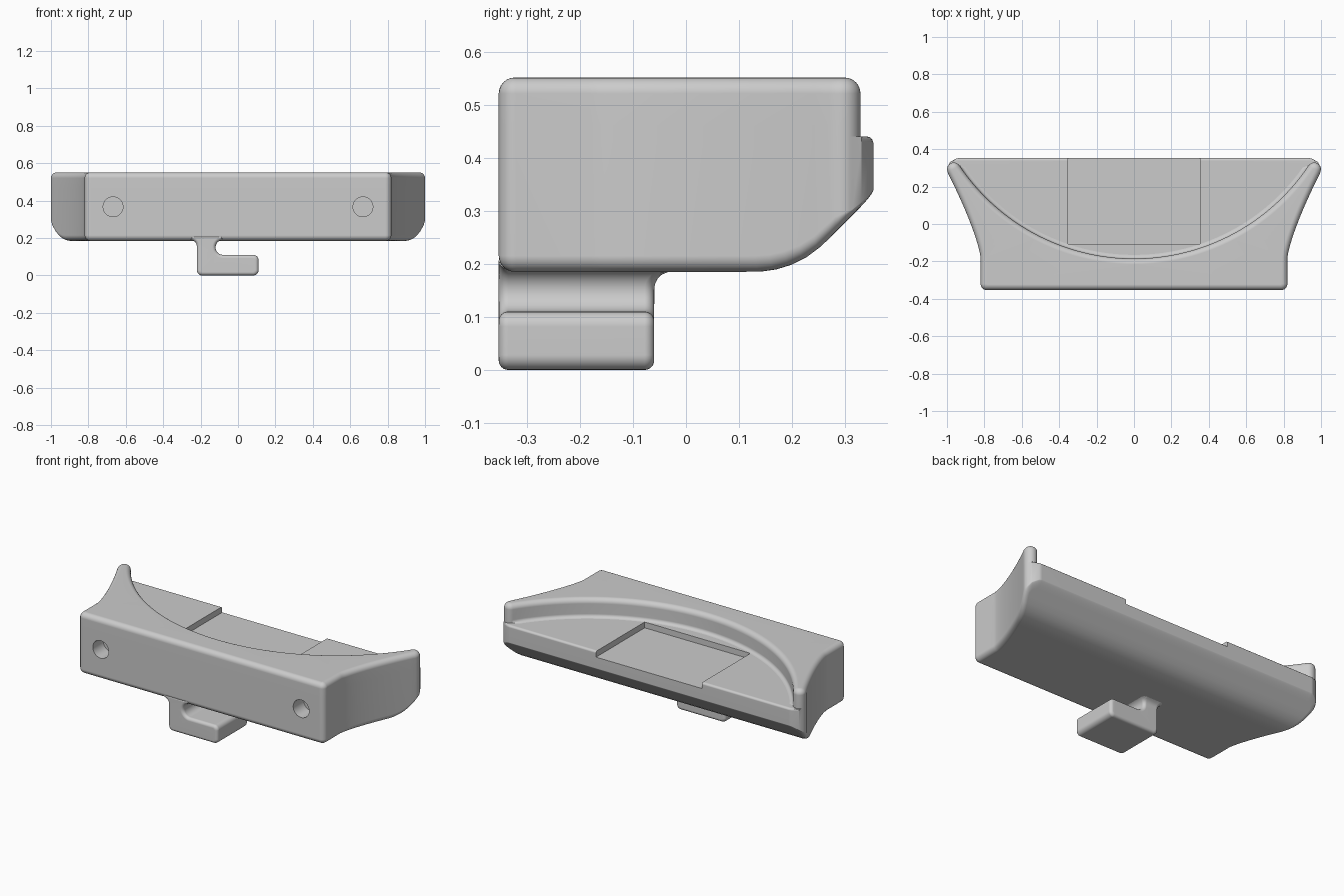
import bpy, bmesh
from math import sin, cos, sqrt, radians, pi
from mathutils import Vector

cube = bpy.data.objects.get("Cube")
if cube:
    bpy.data.objects.remove(cube, do_unlink=True)

grey = bpy.data.materials.new("light_grey")
grey.use_nodes = True
grey.diffuse_color = (0.6, 0.6, 0.6, 1)
grey.node_tree.nodes["Principled BSDF"].inputs["Base Color"].default_value = (0.6, 0.6, 0.6, 1)

FRONT, BACK = -0.353, 0.353
BOTTOM, LEDGE, TOP = 0.185, 0.44, 0.551
ROUND = 0.03
STEPS = 6


def arc(cx, cy, r, start, end, n=STEPS):
    angles = [radians(start + (end - start) * i / n) for i in range(n + 1)]
    return [(cx + r * cos(a), cy + r * sin(a)) for a in angles]


def mirrored(half):
    return half + [(-x, y) for x, y in reversed(half)]


def inset(points, d):
    """Move a counter-clockwise outline inwards by d."""
    result = []
    for i, p in enumerate(points):
        p = Vector(p)
        e1 = (p - Vector(points[i - 1])).normalized()
        e2 = (Vector(points[(i + 1) % len(points)]) - p).normalized()
        n1, n2 = Vector((-e1.y, e1.x)), Vector((-e2.y, e2.x))
        result.append(tuple(p + (n1 + n2) * d / max(0.5, 1 + n1.dot(n2))))
    return result


def loft(name, rings, rows=False):
    """Skin closed rings and cap the ends, with rows of quads or triangles."""
    bm = bmesh.new()
    loops = [[bm.verts.new(co) for co in ring] for ring in rings]
    n = len(loops[0])
    for a, b in zip(loops, loops[1:]):
        for i in range(n):
            j = (i + 1) % n
            bm.faces.new((a[i], a[j], b[j], b[i]))
    for cap in (loops[0], loops[-1]):
        if rows:
            for i in range(n // 2 - 1):
                bm.faces.new((cap[i], cap[i + 1], cap[n - 2 - i], cap[n - 1 - i]))
        else:
            face = bm.faces.new(cap)
            face.normal_update()
            bmesh.ops.triangulate(bm, faces=[face])
    bmesh.ops.recalc_face_normals(bm, faces=bm.faces)
    mesh = bpy.data.meshes.new(name)
    bm.to_mesh(mesh)
    bm.free()
    mesh.materials.append(grey)
    obj = bpy.data.objects.new(name, mesh)
    bpy.context.collection.objects.link(obj)
    return obj


def activate(obj):
    bpy.ops.object.select_all(action='DESELECT')
    obj.select_set(True)
    bpy.context.view_layer.objects.active = obj


def cut(obj, cutter):
    cutter.hide_render = True
    mod = obj.modifiers.new("cut", 'BOOLEAN')
    mod.operation = 'DIFFERENCE'
    mod.solver = 'EXACT'
    mod.object = cutter
    activate(obj)
    bpy.ops.object.modifier_apply(modifier=mod.name)
    bpy.data.objects.remove(cutter, do_unlink=True)


def finish(obj):
    activate(obj)
    bpy.ops.object.shade_smooth_by_angle(angle=radians(32))
    mod = obj.modifiers.new("weighted_normals", 'WEIGHTED_NORMAL')
    mod.keep_sharp = True


# Shared plan outline: rounded front corner and flaring side
CORNER = ROUND + 0.002
side = arc(0.82 - CORNER, FRONT + CORNER, CORNER, -90, 0)
for i in range(17):
    t = i / 16
    side.append((0.82 + 0.174 * t ** 1.3, -0.18 + 0.45 * t))

# Round horn tip, tangent to the flaring side and to the inner wall
HORN = (0.9635, 0.293, 0.036)


# Lower body: flat bottom sweeping up towards the back
def underside(y):
    radius, begin = 0.186, 0.13
    run = y - begin
    if run <= 0:
        return BOTTOM
    if run < radius * sin(pi / 4):
        return BOTTOM + radius - sqrt(radius ** 2 - run ** 2)
    return BOTTOM + radius * (1 - cos(pi / 4)) + run - radius * sin(pi / 4)


def edge_height(y):
    """The rounding gets shallower along the sloped back edge."""
    return ROUND * (1 - 0.75 * min(1, max(0, (y - 0.28) / 0.04)))


plan = mirrored(side + arc(*HORN, -20, 35) + [(0.984, 0.331), (0.95, 0.35), (0.932, BACK)])
rings = []
for k in range(STEPS + 1):
    a = k / STEPS * pi / 2
    ring = inset(plan, ROUND * (1 - sin(a)))
    rings.append([(x, y, underside(y) + edge_height(y) * (1 - cos(a))) for x, y in ring])
for k in range(4):
    a = k / 3 * pi / 2
    rings.append([(x, y - 0.012 * (1 - cos(a)) * (y > 0.345), LEDGE - 0.012 * (1 - sin(a)))
                  for x, y in plan])
lower_body = loft("lower_body", rings, rows=True)

# Shallow pocket in the ledge, open at the back
bpy.ops.mesh.primitive_cube_add(size=1, location=(0, 0.145, LEDGE + 0.065))
pocket = bpy.context.object
pocket.scale = (0.705, 0.51, 0.2)
cut(lower_body, pocket)

# Blind round holes in the front
for sx in (-1, 1):
    bpy.ops.mesh.primitive_cylinder_add(vertices=40, radius=0.053, depth=0.2,
                                        location=(sx * 0.668, FRONT, 0.367),
                                        rotation=(pi / 2, 0, 0))
    cut(lower_body, bpy.context.object)
finish(lower_body)

# Upper rim: curved inner wall between the two horns
R = 1.124
tip = arc(*HORN, -20, 146, 14)
inner = arc(0, R - 0.185, R, -35.3, -89.2, 36)
rim_plan = mirrored(side + tip + inner)
wall_start = len(side + tip)
wall_end = len(rim_plan) - wall_start
FILLET = 0.02
rings = []
for k in range(5):
    a = k / 4 * pi / 2
    grown = inset(rim_plan, -FILLET * (1 - sin(a)))
    rings.append([(*(grown[i] if wall_start <= i < wall_end else p),
                   LEDGE + FILLET * (1 - cos(a))) for i, p in enumerate(rim_plan)])
for k in range(STEPS + 1):
    a = k / STEPS * pi / 2
    rings.append([(x, y, TOP - ROUND * (1 - sin(a)))
                  for x, y in inset(rim_plan, ROUND * (1 - cos(a)))])
finish(loft("upper_rim", rings))

# Hook under the body, open towards +x
hook_plan = (arc(-0.192, 0.028, 0.028, 180, 270) + arc(0.082, 0.028, 0.028, 270, 360)
             + arc(0.082, 0.082, 0.028, 0, 90) + arc(-0.08, 0.15, 0.04, 270, 90, 16)
             + [(-0.08, 0.215), (-0.255, 0.215)] + arc(-0.255, 0.155, 0.035, 90, 0, 8))
EDGE = 0.018
HOOK_BACK = -0.06
rings = []
for k in range(STEPS + 1):
    a = k / STEPS * pi / 2
    rings.append([(x, FRONT + EDGE * (1 - cos(a)), z)
                  for x, z in inset(hook_plan, EDGE * (1 - sin(a)))])
for k in range(STEPS + 1):
    a = k / STEPS * pi / 2
    rings.append([(x, HOOK_BACK - EDGE * (1 - sin(a)), z)
                  for x, z in inset(hook_plan, EDGE * (1 - cos(a)))])
hook = loft("hook", rings)

# Blend the back of the hook into the underside
for v in hook.data.vertices:
    if v.co.y > -0.1:
        u = min(1, max(0, (v.co.z - 0.152) / 0.035))
        v.co.y += 0.035 * (1 - sqrt(1 - u * u))
finish(hook)
